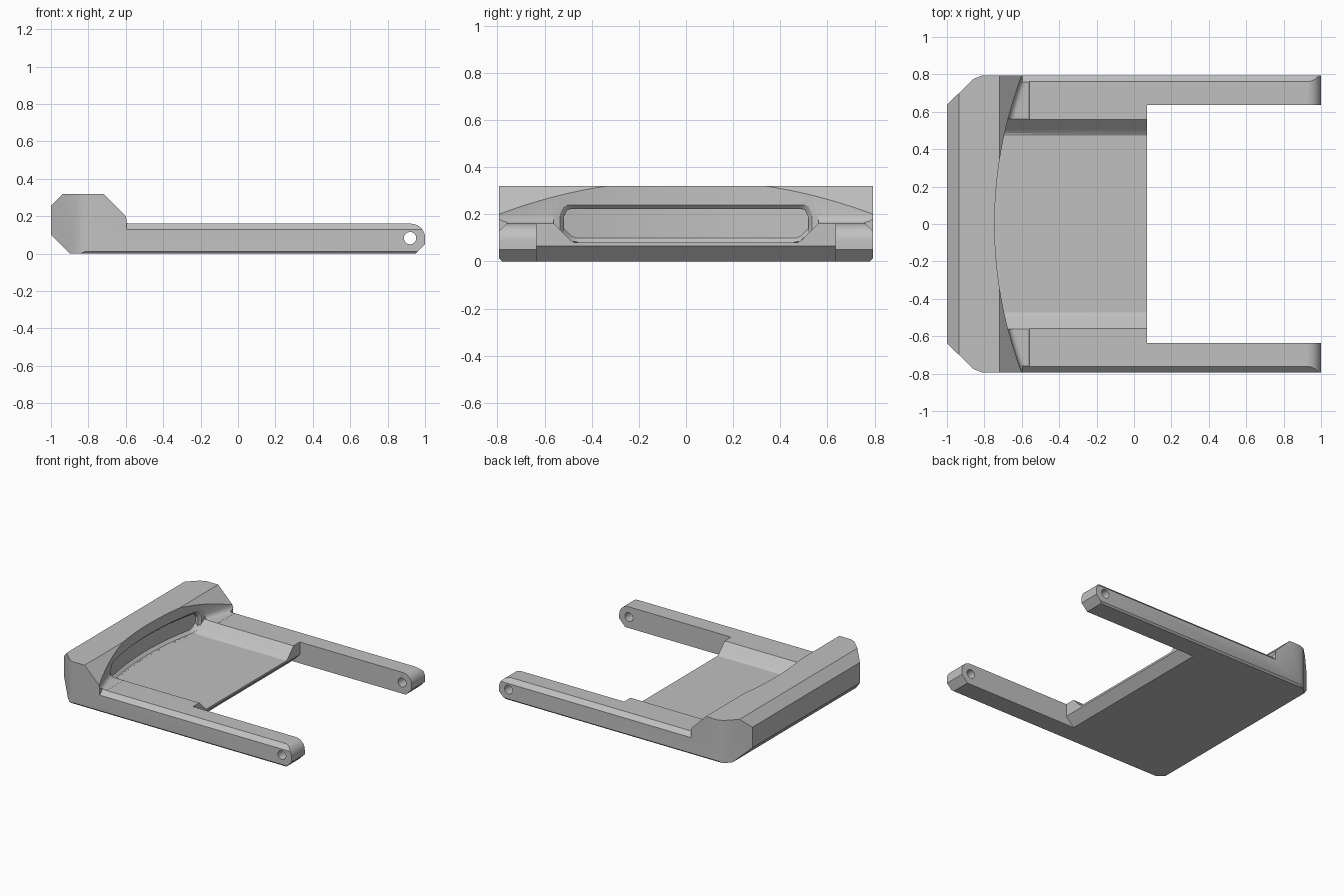
import bpy, bmesh, math
from mathutils import Vector

if "Cube" in bpy.data.objects:
    bpy.data.objects.remove(bpy.data.objects["Cube"], do_unlink=True)

HALF = 0.793       # half width of the bracket
ARC_X = -0.745     # deepest point of the concave wall
ARC_R = 2.24       # radius of the concave wall

gray = bpy.data.materials.new("satin gray")
gray.use_nodes = True
gray.diffuse_color = (0.53, 0.53, 0.53, 1)
gray.node_tree.nodes["Principled BSDF"].inputs["Base Color"].default_value = gray.diffuse_color


def to_object(name, bm):
    bmesh.ops.recalc_face_normals(bm, faces=bm.faces)
    mesh = bpy.data.meshes.new(name)
    bm.to_mesh(mesh)
    bm.free()
    mesh.materials.append(gray)
    obj = bpy.data.objects.new(name, mesh)
    bpy.context.collection.objects.link(obj)
    return obj


def prism(points, direction, place):
    """Extrude a flat outline; place maps an outline point to 3D."""
    bm = bmesh.new()
    face = bm.faces.new([bm.verts.new(place(a, b)) for a, b in points])
    grown = bmesh.ops.extrude_face_region(bm, geom=[face])["geom"]
    moved = [v for v in grown if isinstance(v, bmesh.types.BMVert)]
    bmesh.ops.translate(bm, verts=moved, vec=Vector(direction))
    bmesh.ops.recalc_face_normals(bm, faces=bm.faces)
    return bm


def arc(y):
    return ARC_X + ARC_R - math.sqrt(ARC_R ** 2 - y * y)


def arc_loft(stations, half, bottom, top, n=64):
    """Solid following the concave wall. Station: distance, side growth, floor lift."""
    bm = bmesh.new()
    rings = []
    for dist, grow, lift in stations:
        ys = [(half + grow) * (2 * i / n - 1) for i in range(n + 1)]
        low = [bm.verts.new((arc(y) + dist, y, bottom(abs(y)) + lift)) for y in ys]
        high = [bm.verts.new((arc(y) + dist, y, top(abs(y), grow))) for y in ys]
        rings.append(low + high[::-1])
    count = len(rings[0])
    for r, s in zip(rings, rings[1:]):
        for i in range(count):
            j = (i + 1) % count
            bm.faces.new((r[i], r[j], s[j], s[i]))
    for r in (rings[0], rings[-1]):
        for i in range(n):
            bm.faces.new((r[i], r[i + 1], r[count - 2 - i], r[count - 1 - i]))
    return bm


def cut(target, bm):
    cutter = to_object("cutter", bm)
    cutter.hide_render = True
    mod = target.modifiers.new("cut", 'BOOLEAN')
    mod.operation = 'DIFFERENCE'
    mod.solver = 'EXACT'
    mod.object = cutter
    bpy.context.view_layer.objects.active = target
    bpy.ops.object.modifier_apply(modifier=mod.name)
    bpy.data.objects.remove(cutter, do_unlink=True)


# Side profile of block and rails, with rounded rail tips
tip = [(0.925 + 0.075 * math.sin(a), 0.085 + 0.075 * math.cos(a))
       for a in (math.radians(9 * i) for i in range(11))]
outline = [(-0.9, 0), (0.95, 0), (1, 0.05)] + tip[::-1] + [
    (-0.56, 0.16), (-0.72, 0.32), (-0.935, 0.32), (-1, 0.255), (-1, 0.1)]
bm = prism(outline, (0, 2 * HALF, 0), lambda x, z: (x, -HALF, z))

# Trim the rear corners and the lower side edges
for s in (-1, 1):
    for point, normal in (
            ((-0.84, s * HALF, 0), (-1, s * 1.03, 0)),
            ((-0.815, s * HALF, 0), (-0.4, s, 0)),
            ((0, s * HALF, 0.012), (0, s, -1))):
        bmesh.ops.bisect_plane(bm, geom=bm.verts[:] + bm.edges[:] + bm.faces[:],
                               plane_co=point, plane_no=normal, clear_outer=True)
        bmesh.ops.holes_fill(bm, edges=[e for e in bm.edges if e.is_boundary])
body = to_object("bracket_body", bm)

# Concave wall above the rails, with a fillet at its foot
cut(body, arc_loft([(0, 0, 0.035), (0.004, 0, 0.021), (0.011, 0, 0.01),
                    (0.021, 0, 0.003), (0.035, 0, 0), (2, 0, 0)], 0.85,
                   lambda y: 0.1605, lambda y, g: 0.5))

# Sunken floor with sloping sides
cut(body, arc_loft([(0, 0, 0), (1.2, 0, 0)], 0.562,
                   lambda y: 0.08 + max(0, y - 0.48), lambda y, g: 0.2))


# Recess in the wall with rounded upper corners and a chamfered mouth
def recess_top(y, grow):
    r = 0.04
    over = max(0, y - (0.52 + grow - r))
    return 0.225 + grow - r + math.sqrt(max(0, r * r - over * over))


cut(body, arc_loft([(-0.035, 0, 0.02), (-0.015, 0, 0.0005), (0.001, 0.016, 0.0005),
                    (0.15, 0.016, 0.0005)], 0.52,
                   lambda y: 0.08 + max(0, y - 0.48), recess_top))

# Open bay between the rails, leaving a bevelled plate edge
bay = [(0.07, 0.5), (0.07, 0.065), (-0.005, -0.01), (1.2, -0.01), (1.2, 0.5)]
cut(body, prism(bay, (0, 1.27, 0), lambda x, z: (x, -0.635, z)))

# Chamfer along the outer top edge of each rail
for s in (-1, 1):
    wedge = [(0.743, 0.178), (0.813, 0.108), (0.813, 0.178)]
    cut(body, prism(wedge, (1.7, 0, 0), lambda y, z: (-0.595, s * y, z)))

# Pin hole through both rail tips
hole = [(0.92 + 0.033 * math.cos(a), 0.083 + 0.033 * math.sin(a))
        for a in (math.tau * i / 32 for i in range(32))]
cut(body, prism(hole, (0, 2, 0), lambda x, z: (x, -1, z)))

# Smooth the curved faces, keep hard edges
for o in bpy.context.selected_objects:
    o.select_set(False)
body.select_set(True)
bpy.context.view_layer.objects.active = body
bpy.ops.object.shade_smooth_by_angle(angle=math.radians(25))
